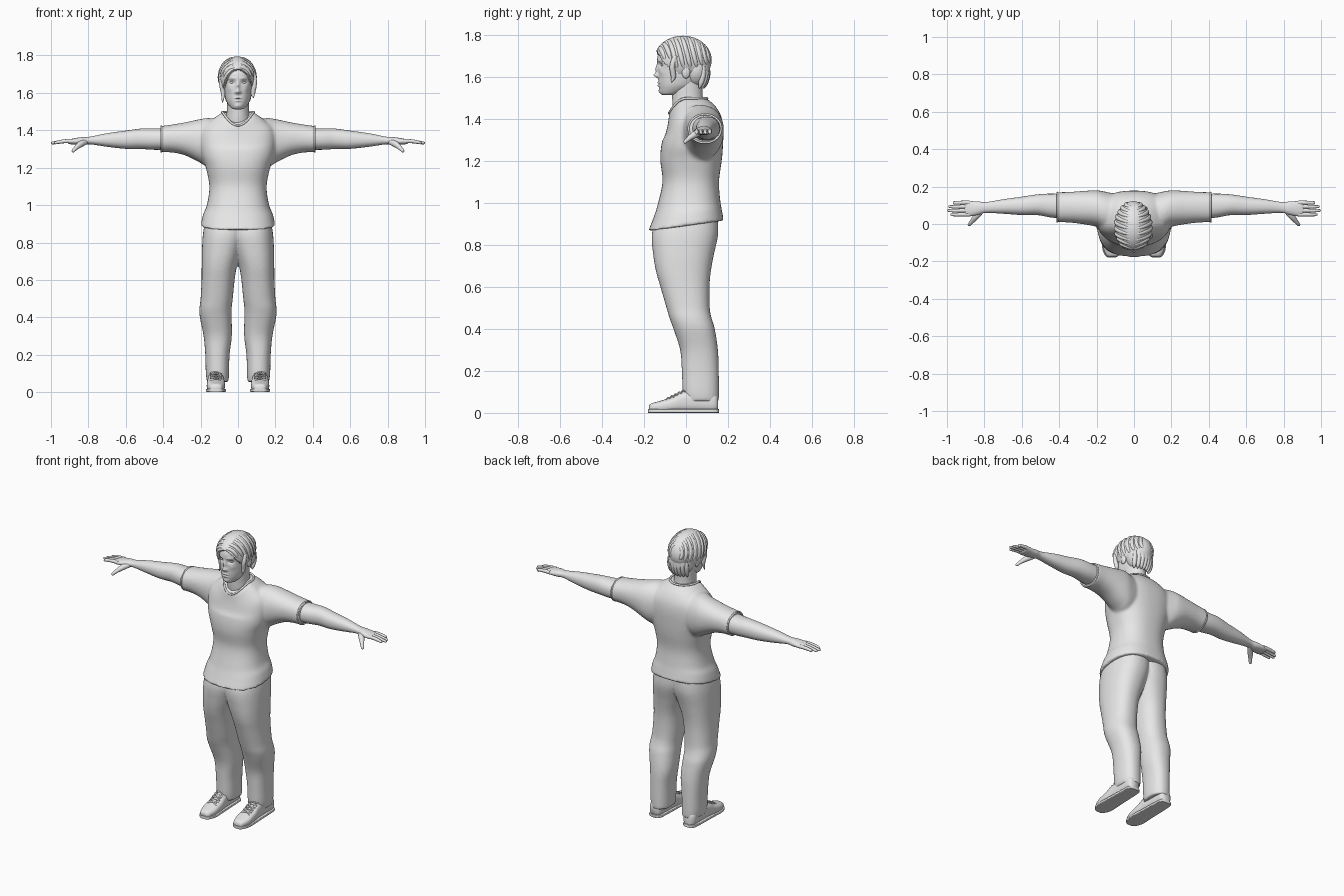
import bpy, bmesh, math
from mathutils import Vector, Quaternion

cube = bpy.data.objects.get("Cube")
if cube:
    bpy.data.objects.remove(cube, do_unlink=True)

grey = bpy.data.materials.new("plain_grey")
grey.use_nodes = True
grey.diffuse_color = (0.8, 0.8, 0.8, 1)
grey.node_tree.nodes["Principled BSDF"].inputs["Base Color"].default_value = (0.8, 0.8, 0.8, 1)


def spline(rows, sub):
    """Catmull-Rom interpolation through rows of numbers."""
    out = []
    for i in range(len(rows) - 1):
        p0, p1, p2, p3 = (rows[max(0, min(len(rows) - 1, i + k))] for k in (-1, 0, 1, 2))
        for s in range(sub):
            t = s / sub
            out.append([0.5 * (2 * b + (c - a) * t + (2 * a - 5 * b + 4 * c - d) * t * t
                               + (3 * b - a - 3 * c + d) * t ** 3)
                        for a, b, c, d in zip(p0, p1, p2, p3)])
    return out + [list(rows[-1])]


def skin_rings(bm, rings):
    """Join rings of points into a capped tube."""
    vs = [[bm.verts.new(p) for p in r] for r in rings]
    n = len(vs[0])
    for a, b in zip(vs, vs[1:]):
        for j in range(n):
            k = (j + 1) % n
            bm.faces.new((a[j], a[k], b[k], b[j]))
    bm.faces.new(vs[0])
    bm.faces.new(vs[-1])


def loft(bm, axis, rows, power=2.0, segs=40, sub=5, sides=(1,)):
    """Rows are position, then low and high extents on the two other axes."""
    for side in sides:
        rings = []
        for pos, u0, u1, v0, v1 in spline(rows, sub):
            ring = []
            for j in range(segs):
                a = math.tau * j / segs
                c, s = math.cos(a), math.sin(a)
                u = (u0 + u1) / 2 + (u1 - u0) / 2 * math.copysign(abs(c) ** (2 / power), c)
                v = (v0 + v1) / 2 + (v1 - v0) / 2 * math.copysign(abs(s) ** (2 / power), s)
                p = {"x": (pos, u, v), "y": (u, pos, v), "z": (u, v, pos)}[axis]
                ring.append((p[0] * side, p[1], p[2]))
            rings.append(ring)
        skin_rings(bm, rings)


def tube(bm, points, radii, sub=5, segs=12, sides=(1,)):
    """Round tapered sweep along a smooth path."""
    for side in sides:
        rows = spline([(x * side, y, z, r) for (x, y, z), r in zip(points, radii)], sub)
        pts = [Vector(r[:3]) for r in rows]
        rings, q, last = [], Quaternion(), Vector((0, 0, 1))
        for i, p in enumerate(pts):
            tan = (pts[min(i + 1, len(pts) - 1)] - pts[max(i - 1, 0)]).normalized()
            q = last.rotation_difference(tan) @ q
            last = tan
            rings.append([p + q @ Vector((math.cos(math.tau * j / segs), math.sin(math.tau * j / segs), 0))
                          * rows[i][3] for j in range(segs)])
        skin_rings(bm, rings)


def ball(bm, centre, radii, segs=32):
    verts = bmesh.ops.create_uvsphere(bm, u_segments=segs, v_segments=segs * 3 // 4, radius=1)["verts"]
    for v in verts:
        v.co = Vector(centre) + Vector(a * r for a, r in zip(v.co, radii))
    return verts


def finish(name, bm, voxel=0, angle=60):
    bmesh.ops.recalc_face_normals(bm, faces=bm.faces)
    mesh = bpy.data.meshes.new(name)
    bm.to_mesh(mesh)
    bm.free()
    mesh.materials.append(grey)
    mesh.polygons.foreach_set("use_smooth", [True] * len(mesh.polygons))
    mesh.set_sharp_from_angle(angle=math.radians(angle))
    obj = bpy.data.objects.new(name, mesh)
    bpy.context.scene.collection.objects.link(obj)
    if voxel:
        rem = obj.modifiers.new("blend", "REMESH")
        rem.mode, rem.voxel_size, rem.use_smooth_shade = "VOXEL", voxel, True
        smooth = obj.modifiers.new("soften", "SMOOTH")
        smooth.factor, smooth.iterations = 0.5, 6
    return obj


BOTH = (1, -1)

# Shirt: torso and sleeves blended together, with a sloping hem and scooped neck
bm = bmesh.new()
torso = [(.89, .2, -.18, .18), (.95, .186, -.153, .17), (1.0, .166, -.135, .163),
         (1.1, .153, -.112, .157), (1.2, .172, -.122, .17), (1.27, .195, -.118, .176),
         (1.35, .205, -.1, .178), (1.41, .19, -.09, .168), (1.46, .135, -.083, .14),
         (1.495, .085, -.08, .1)]
loft(bm, "z", [(z, -w, w, f, b) for z, w, f, b in torso], power=2.4, segs=64)
for v in bm.verts:
    x, y, z = v.co
    v.co.z += .14 * y * max(0, min(1, (1.1 - z) / .2))
    v.co.z -= 11 * min(0, y) ** 2 * max(0, min(1, (z - 1.3) / .19))
loft(bm, "x", [(.05, -.05, .15, 1.21, 1.45), (.15, -.04, .172, 1.2, 1.465), (.2, -.015, .18, 1.225, 1.46),
               (.28, .0, .176, 1.265, 1.443), (.35, .008, .171, 1.281, 1.431),
               (.415, .01, .17, 1.283, 1.422)], power=2.2, sides=BOTH)
finish("shirt", bm, .008)

# Ribbed collar and sleeve bands
bm = bmesh.new()
loop = []
for i in range(25):
    a = math.tau * i / 24
    y = .01 + .09 * math.sin(a)
    loop.append((.085 * math.cos(a), y, 1.497 - 11 * min(0, y) ** 2))
tube(bm, loop, [.006] * 25, sub=3)
finish("collar", bm)
bm = bmesh.new()
band = [(.41, .09 + .078 * math.cos(math.tau * i / 24), 1.353 + .068 * math.sin(math.tau * i / 24))
        for i in range(25)]
tube(bm, band, [.005] * 25, sub=2, sides=BOTH)
finish("sleeve_bands", bm)

# Trousers: two legs blended at the hips
bm = bmesh.new()
loft(bm, "z", [(.055, .05, .166, -.008, .156), (.1, .048, .172, -.016, .157), (.2, .045, .175, -.02, .156),
               (.3, .033, .184, -.028, .152), (.4, .034, .204, -.06, .137), (.45, .034, .206, -.078, .122),
               (.5, .028, .2, -.093, .113), (.6, .018, .195, -.122, .112), (.67, .006, .194, -.142, .118),
               (.75, -.02, .193, -.156, .132), (.85, -.05, .187, -.163, .153),
               (.94, -.05, .17, -.138, .15)], power=2.3, sides=BOTH)
finish("trousers", bm, .008)

# Shoes with flat soles and laces
bm = bmesh.new()
loft(bm, "y", [(-.176, .1, .135, .006, .032), (-.165, .085, .15, .003, .045), (-.12, .071, .166, .002, .058),
               (-.06, .07, .166, .002, .078), (-.02, .073, .163, .002, .1), (.05, .076, .16, .002, .112),
               (.13, .079, .159, .002, .1), (.152, .09, .145, .008, .08)], power=2.6, sides=BOTH)
finish("shoes", bm)
bm = bmesh.new()
loft(bm, "y", [(-.18, .1, .138, 0, .018), (-.166, .08, .156, 0, .018), (-.12, .065, .171, 0, .018),
               (-.03, .069, .168, 0, .018), (.1, .074, .164, 0, .018), (.145, .08, .158, 0, .018),
               (.157, .1, .138, 0, .018)], power=6, sides=BOTH)
finish("soles", bm, angle=40)
bm = bmesh.new()
for i in range(5):
    y, z = -.095 + .018 * i, .066 + .009 * i
    for s in BOTH:
        tube(bm, [(.118 - s * .03, y, z - .006), (.118, y + .009, z + .006), (.118 + s * .03, y + .018, z)],
             [.0035] * 3, segs=6, sides=BOTH)
finish("shoe_laces", bm)

# Bare arms with hands
bm = bmesh.new()
loft(bm, "x", [(.36, .025, .16, 1.295, 1.412), (.45, .036, .162, 1.296, 1.41), (.52, .048, .158, 1.3, 1.409),
               (.6, .048, .146, 1.301, 1.398), (.7, .055, .132, 1.312, 1.384), (.79, .06, .117, 1.325, 1.366),
               (.83, .05, .12, 1.322, 1.364), (.87, .042, .122, 1.323, 1.358), (.9, .041, .122, 1.326, 1.352),
               (.912, .05, .113, 1.333, 1.344)], power=2.2, sides=BOTH)
for i, tip in enumerate((.982, .999, .992, .965)):
    y = .051 + .021 * i
    tube(bm, [(.88, y, 1.342), (.92, y, 1.342), (.96, y - .001, 1.337), (tip - .006, y, 1.332), (tip, y, 1.331)],
         [.011, .0105, .009, .007, .002], sides=BOTH)
tube(bm, [(.81, .075, 1.34), (.84, .045, 1.327), (.865, .015, 1.307), (.882, -.005, 1.289), (.885, -.009, 1.286)],
     [.014, .017, .012, .008, .002], sides=BOTH)
finish("arms_and_hands", bm)

# Neck
bm = bmesh.new()
loft(bm, "z", [(1.38, -.075, .075, -.05, .1), (1.45, -.067, .067, -.062, .092), (1.5, -.06, .06, -.066, .08),
               (1.58, -.06, .06, -.07, .08)])
finish("neck", bm)

# Head: lofted skull with facial features pushed in and out
bm = bmesh.new()
skull = [(1.512, .018, -.108, -.06), (1.52, .038, -.12, -.02), (1.55, .06, -.128, .04), (1.58, .07, -.131, .07),
         (1.62, .076, -.132, .09), (1.66, .08, -.135, .1), (1.7, .082, -.135, .105), (1.74, .074, -.115, .095),
         (1.77, .05, -.08, .07), (1.785, .02, -.03, .03)]
loft(bm, "z", [(z, -w, w, f, b) for z, w, f, b in skull], power=2.1, segs=128, sub=9)
features = [(0, 1.635, .009, .024, -.012), (0, 1.607, .011, .011, -.02), (.012, 1.603, .007, .006, -.007),
            (.032, 1.656, .016, .011, .012), (.03, 1.678, .02, .006, -.004), (0, 1.572, .017, .004, -.006),
            (0, 1.558, .014, .005, -.006), (0, 1.565, .02, .002, .004), (0, 1.53, .018, .012, -.006),
            (.045, 1.62, .015, .015, -.004)]
for v in bm.verts:
    x, y, z = v.co
    if y < -.04:
        for cx, cz, sx, sz, push in features:
            v.co.y += push * math.exp(-((abs(x) - cx) / sx) ** 2 - ((z - cz) / sz) ** 2)
finish("head", bm)
bm = bmesh.new()
for s in BOTH:
    ball(bm, (s * .032, -.107, 1.656), (.013, .013, .008))
finish("eyes", bm)
bm = bmesh.new()
for s in BOTH:
    ball(bm, (s * .079, .0, 1.622), (.011, .02, .03))
finish("ears", bm)

# Hair: cap sunk away around the face, with locks swept from a parting
bm = bmesh.new()
mid, size = Vector((-.004, -.015, 1.68)), (.098, .137, .115)
for v in ball(bm, mid, size, 96):
    x, y, z = v.co
    if y < -.04 and (x / .078) ** 2 + ((z - 1.6) / .125) ** 2 < 1:
        v.co = mid + (v.co - mid) * .8
ball(bm, (0, .045, 1.632), (.08, .07, .085))
finish("hair_cap", bm)
bm = bmesh.new()
for s in BOTH:
    for i in range(9):
        start, path = -62 + 14 * i, []
        end = -5 if i < 2 else -30
        for k in range(7):
            t = k / 6
            a, e = math.radians(start + 24 * t), math.radians(88 + (end - 88) * t)
            d = (s * math.cos(a) * math.cos(e), math.sin(a), math.cos(a) * math.sin(e))
            path.append([c + .95 * q * r for c, q, r in zip(mid, d, size)])
        tube(bm, path, [.005, .009, .011, .012, .012, .01, .003], sub=4)
for tip, s in ((1.55, -1), (1.575, 1)):
    tube(bm, [(s * .085, -.05, 1.7), (s * .088, -.065, 1.65), (s * .08, -.06, 1.6), (s * .083, -.07, tip)],
         [.012, .013, .012, .003])
for i in range(7):
    x = -.06 + .02 * i
    y = .115 - 6 * x * x
    tube(bm, [(x, y - .012, 1.65), (x, y - .012, 1.61), (x * .95, y - .022, 1.57), (x * .9, y - .03, 1.545)],
         [.01, .013, .012, .003])
finish("hair_locks", bm)
